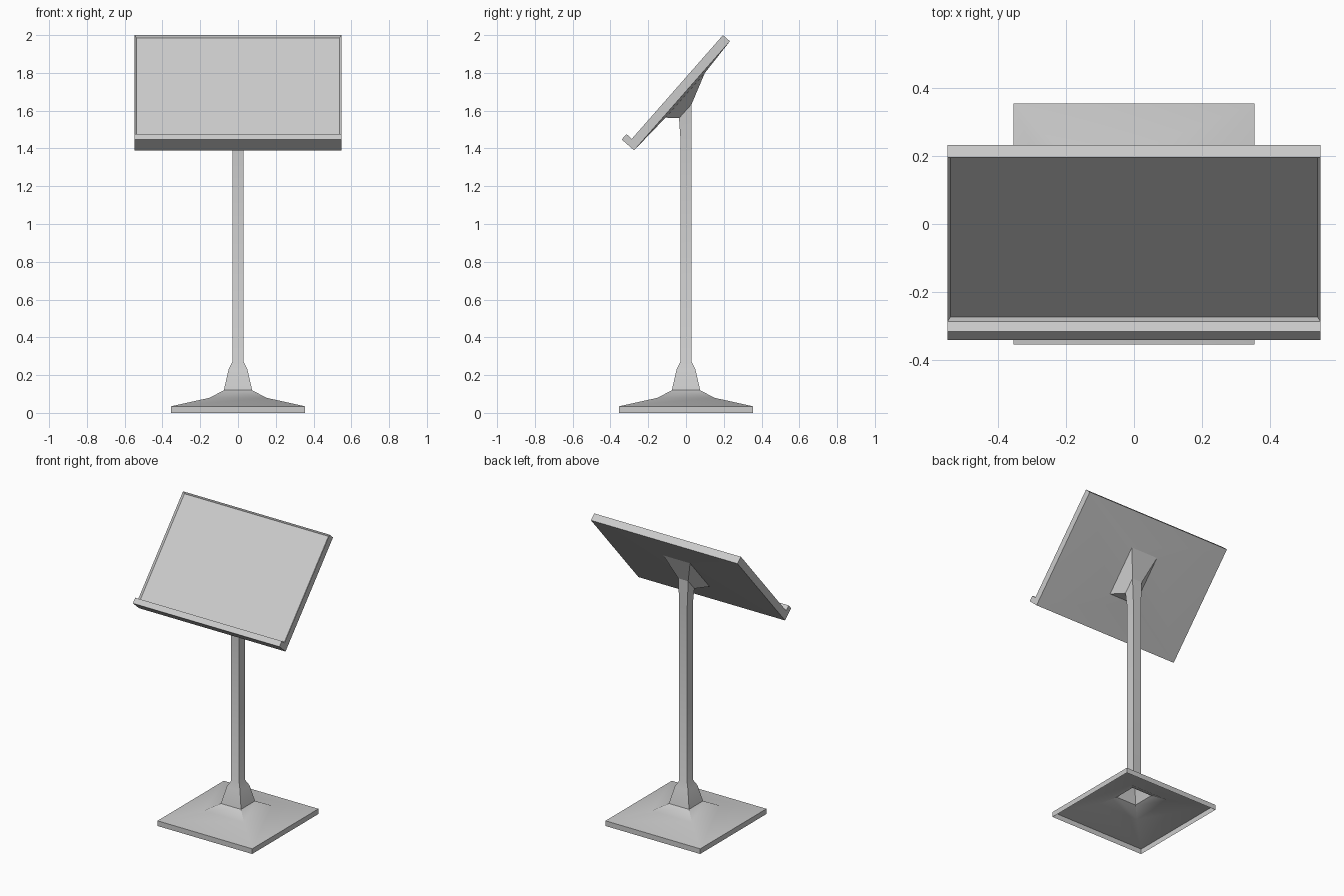
import bpy, bmesh
from math import radians
from mathutils import Vector

if "Cube" in bpy.data.objects:
    bpy.data.objects.remove(bpy.data.objects["Cube"])

# Tilted desk frame: u runs up the slope, n points out of the reading face
ORIGIN = Vector((0, -0.275, 1.39))
U = Vector((0, 0.66, 0.751))
N = Vector((0, -0.751, 0.66))


def tilt(x, u, n):
    return ORIGIN + U * u + N * n + Vector((x, 0, 0))


def finish(name, bm):
    mesh = bpy.data.meshes.new(name)
    bm.to_mesh(mesh)
    bm.free()
    obj = bpy.data.objects.new(name, mesh)
    bpy.context.collection.objects.link(obj)
    bpy.ops.object.select_all(action='DESELECT')
    obj.select_set(True)
    bpy.context.view_layer.objects.active = obj
    bpy.ops.object.shade_smooth_by_angle(angle=radians(30))
    return obj


def loft(name, rings):
    """Open shell through four-cornered rings, listed from bottom to top."""
    bm = bmesh.new()
    loops = [[bm.verts.new(p) for p in ring] for ring in rings]
    for a, b in zip(loops, loops[1:]):
        for i in range(4):
            j = (i + 1) % 4
            bm.faces.new((a[i], a[j], b[j], b[i]))
    return finish(name, bm)


def square(h, z):
    return [(-h, -h, z), (h, -h, z), (h, h, z), (-h, h, z)]


def slanted(h, front, back):
    """Rectangle given by half width and (y, z) of its front and back edge."""
    return [(-h, *front), (h, *front), (h, *back), (-h, *back)]


def desk_ring(h, u0, u1, n):
    return [tilt(-h, u0, n), tilt(h, u0, n), tilt(h, u1, n), tilt(-h, u1, n)]


# Hollow square foot with open underside
loft("base", [square(0.354, 0), square(0.354, 0.035),
              square(0.15, 0.08), square(0.075, 0.12)])

# Post with flared foot and slanted top
post_top = slanted(0.037, (-0.037, 1.56), (0.03, 1.635))
loft("post", [square(0.075, 0.12), square(0.05, 0.23), square(0.03, 0.27),
              square(0.03, 1.46), post_top])

# Flared bracket and the shallow pyramid back of the desk
W, L = 0.548, 0.769
bracket_top = desk_ring(0.1, 0.24, 0.555, -0.011)
loft("bracket", [post_top, bracket_top])
loft("desk_back", [bracket_top, desk_ring(W, 0, L, 0)])

# Desk with book lip: extruded L profile, recessed reading face, open back
profile = [(0, 0), (0, 0.087), (0.038, 0.087), (0.038, 0.049), (L, 0.049), (L, 0)]
bm = bmesh.new()
side = bm.faces.new([bm.verts.new(tilt(-W, u, n)) for u, n in profile])
ext = bmesh.ops.extrude_face_region(bm, geom=[side], use_keep_orig=True)
moved = [v for v in ext["geom"] if isinstance(v, bmesh.types.BMVert)]
bmesh.ops.translate(bm, verts=moved, vec=(2 * W, 0, 0))
bmesh.ops.recalc_face_normals(bm, faces=bm.faces)
front = max((f for f in bm.faces if f.normal.dot(N) > 0.9), key=lambda f: f.calc_area())
back = next(f for f in bm.faces if f.normal.dot(N) < -0.9)
bmesh.ops.inset_individual(bm, faces=[front], thickness=0.014, depth=0)
for v in front.verts:
    v.co -= N * 0.01
bmesh.ops.delete(bm, geom=[back], context='FACES_ONLY')
finish("desk", bm)
